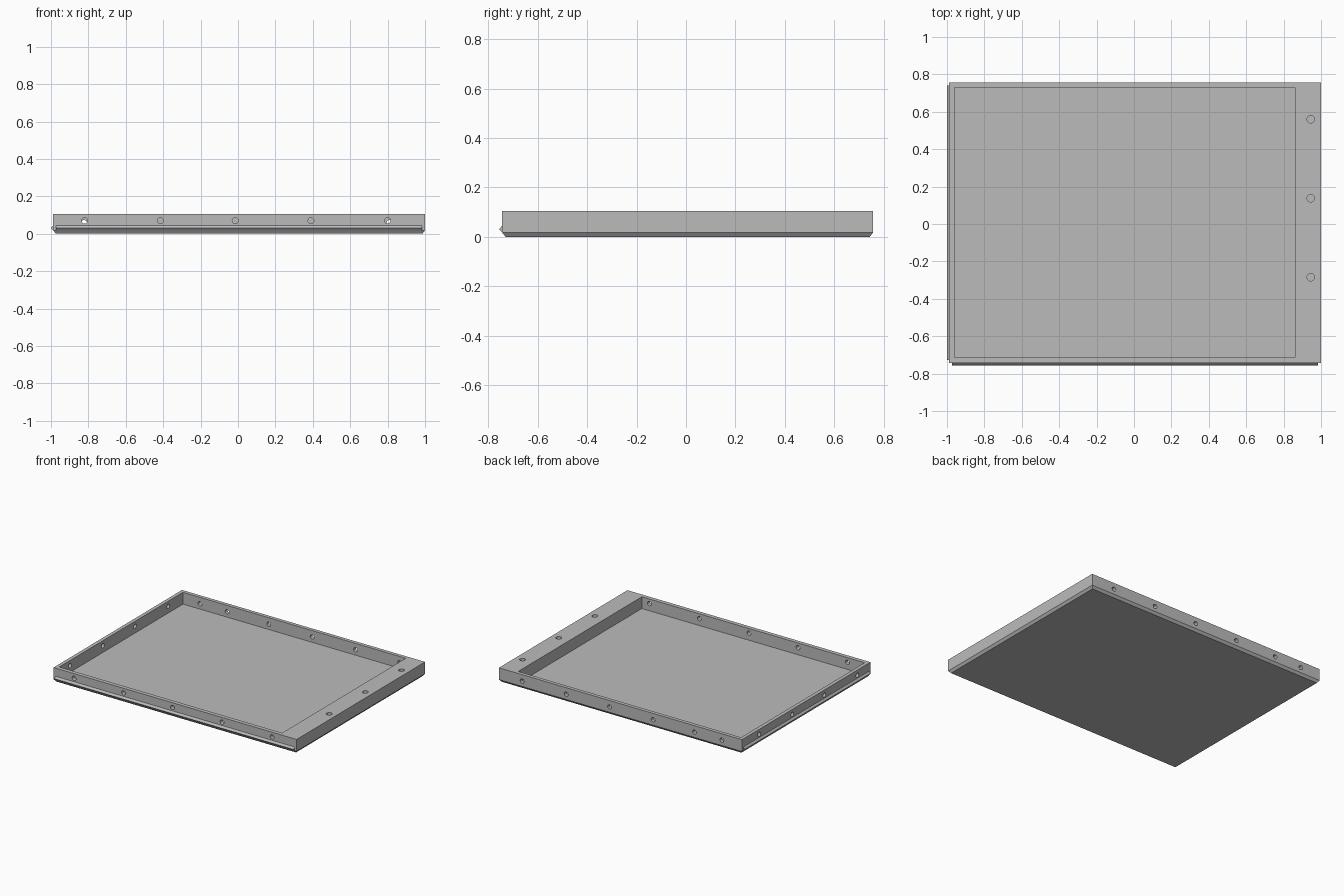
import bpy
import bmesh
from mathutils import Matrix, Vector

if "Cube" in bpy.data.objects:
    bpy.data.objects.remove(bpy.data.objects["Cube"])

# One plain grey
grey = bpy.data.materials.new("plain grey")
grey.use_nodes = True
grey.diffuse_color = (0.5, 0.5, 0.5, 1)
grey.node_tree.nodes["Principled BSDF"].inputs["Base Color"].default_value = (0.5, 0.5, 0.5, 1)

# Outer body limits, height and base taper
X0, X1, Y0, Y1, H = -0.988, 1.0, -0.744, 0.757, 0.105
TAPER, TAPER_H = 0.014, 0.018
FLOOR = 0.018
HOLE_R = 0.016


def finish(bm, name):
    bmesh.ops.recalc_face_normals(bm, faces=bm.faces)
    mesh = bpy.data.meshes.new(name)
    bm.to_mesh(mesh)
    bm.free()
    mesh.materials.append(grey)
    obj = bpy.data.objects.new(name, mesh)
    bpy.context.collection.objects.link(obj)
    return obj


def loft(name, rings):
    """Closed solid through equal-length rings of points."""
    bm = bmesh.new()
    loops = [[bm.verts.new(p) for p in ring] for ring in rings]
    n = len(loops[0])
    for a, b in zip(loops, loops[1:]):
        for i in range(n):
            j = (i + 1) % n
            bm.faces.new((a[i], a[j], b[j], b[i]))
    bm.faces.new(loops[0])
    bm.faces.new(loops[-1])
    return finish(bm, name)


def rect(x0, x1, y0, y1, z):
    return [(x0, y0, z), (x1, y0, z), (x1, y1, z), (x0, y1, z)]


def cut(target, cutter):
    mod = target.modifiers.new(cutter.name, 'BOOLEAN')
    mod.operation = 'DIFFERENCE'
    mod.solver = 'EXACT'
    mod.object = cutter
    cutter.hide_render = True
    cutter.hide_viewport = True
    cutter.display_type = 'WIRE'


def drill(name, centres, axis, radius, length):
    """Row of round cutters along one axis."""
    bm = bmesh.new()
    turn = Vector((0, 0, 1)).rotation_difference(Vector(axis)).to_matrix().to_4x4()
    for c in centres:
        bmesh.ops.create_cone(bm, cap_ends=True, segments=24, radius1=radius,
                              radius2=radius, depth=length,
                              matrix=Matrix.Translation(c) @ turn)
    return finish(bm, name)


# Tray body with tapered base
tray = loft("tray_body", [
    rect(X0 + TAPER, X1 - TAPER, Y0 + TAPER, Y1 - TAPER, 0),
    rect(X0, X1, Y0, Y1, TAPER_H),
    rect(X0, X1, Y0, Y1, H)])

# Shallow cavity leaving a wide rim on the left
cut(tray, loft("cavity_cutter", [
    rect(-0.961, 0.861, -0.714, 0.73, FLOOR),
    rect(-0.961, 0.861, -0.714, 0.73, H + 0.1)]))

# Screw holes through the walls and blind holes in the wide rim
front_x = [-0.82, -0.415, -0.015, 0.39, 0.80]
back_x = [-0.823, -0.60, -0.26, 0.095, 0.45, 0.81]
left_y = [-0.59, -0.205, 0.17, 0.557]
rim_y = [-0.285, 0.138, 0.56]
cut(tray, drill("front_hole_cutter", [(x, Y0, 0.07) for x in front_x], (0, 1, 0), HOLE_R, 0.1))
cut(tray, drill("back_hole_cutter", [(x, Y1, 0.057) for x in back_x], (0, 1, 0), HOLE_R, 0.1))
cut(tray, drill("side_hole_cutter", [(X0, y, 0.068) for y in left_y], (1, 0, 0), HOLE_R, 0.1))
cut(tray, drill("rim_hole_cutter", [(0.945, y, H) for y in rim_y], (0, 0, 1), 0.02, 0.08))

# Pointed snap ridges along the front and right walls: (outward offset, height)
ridge = [(-0.004, 0.018), (0, 0.018), (0.012, 0.031), (0, 0.045), (-0.004, 0.045)]
loft("front_ridge", [[(x, Y0 - d, z) for d, z in ridge] for x in (-0.972, 0.984)])
loft("right_ridge", [[(X0 - d, y, z) for d, z in ridge] for y in (-0.728, 0.741)])
